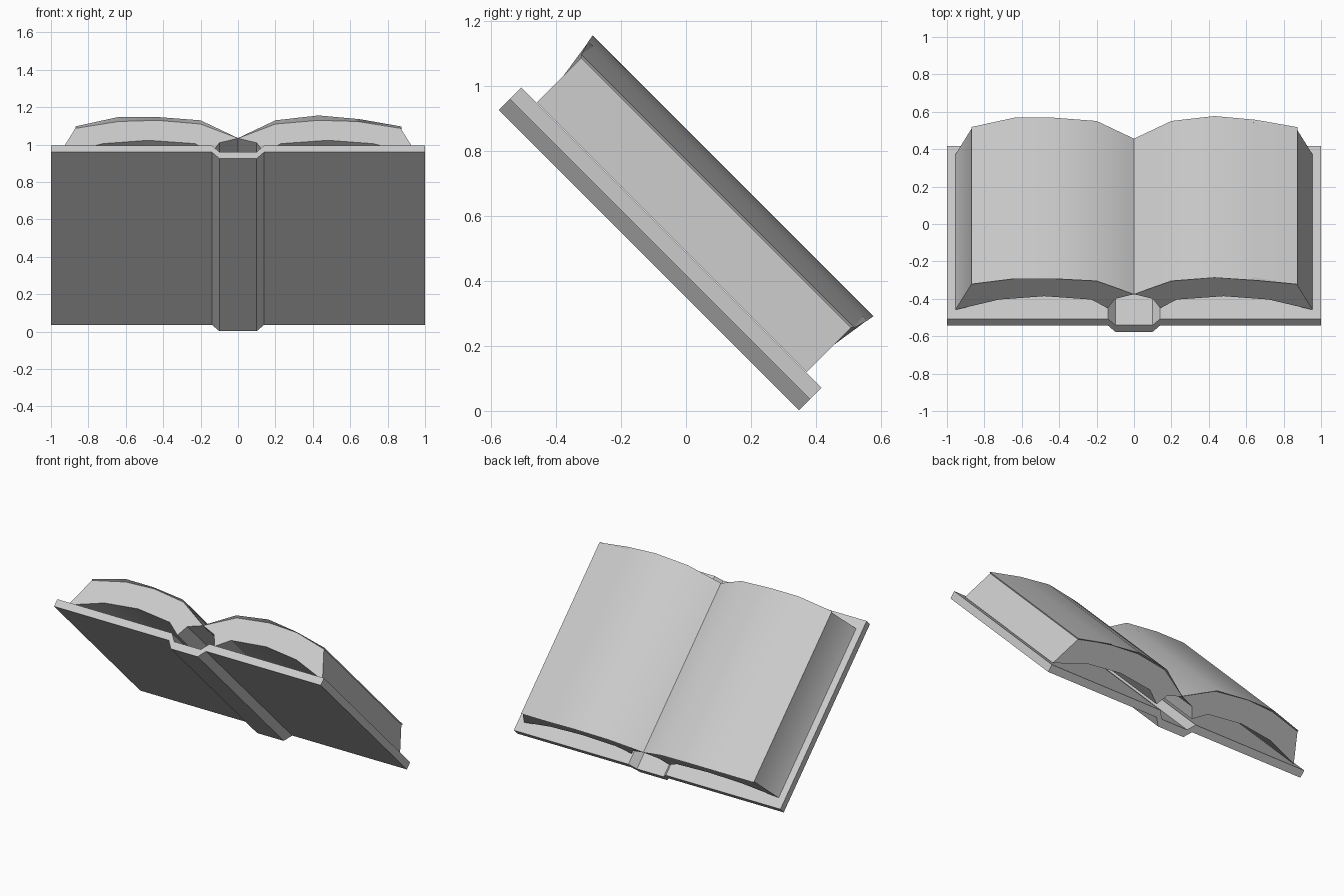
import bpy, bmesh, math
from mathutils import Matrix

if "Cube" in bpy.data.objects:
    bpy.data.objects.remove(bpy.data.objects["Cube"])

TILT = Matrix.Rotation(-math.pi / 4, 4, 'X')   # lean the open book back
MID = -0.409                                   # middle of the book along its height

grey = bpy.data.materials.new("plain_grey")
grey.use_nodes = True
grey.diffuse_color = (0.6, 0.6, 0.6, 1)
grey.node_tree.nodes["Principled BSDF"].inputs["Base Color"].default_value = (0.6, 0.6, 0.6, 1)


def finish(bm, name):
    bmesh.ops.recalc_face_normals(bm, faces=bm.faces)
    bm.transform(TILT)
    mesh = bpy.data.meshes.new(name)
    bm.to_mesh(mesh)
    bm.free()
    mesh.materials.append(grey)
    obj = bpy.data.objects.new(name, mesh)
    bpy.context.collection.objects.link(obj)
    bpy.ops.object.select_all(action='DESELECT')
    obj.select_set(True)
    bpy.context.view_layer.objects.active = obj
    bpy.ops.object.shade_smooth_by_angle(angle=math.radians(30))


def strip(bm, a, b):
    """Quads between two rows of vertices."""
    for i in range(len(a) - 1):
        bm.faces.new((a[i], a[i + 1], b[i + 1], b[i]))


# Cover: two boards joined by a sunken spine, one constant section
inside = [(1, 0.345), (0.14, 0.345), (0.1, 0.297)]
outside = [(1, 0.295), (0.14, 0.295), (0.1, 0.247)]


def mirrored(half):
    return half + [(-x, n) for x, n in reversed(half)]


bm = bmesh.new()
rows = [[bm.verts.new((x, MID + end * 0.653, n)) for x, n in mirrored(side)]
        for end in (-1, 1) for side in (inside, outside)]
for a, b in ((0, 1), (1, 3), (3, 2), (2, 0)):
    strip(bm, rows[a], rows[b])
for i in (0, -1):
    bm.faces.new([rows[k][i] for k in (0, 1, 3, 2)])
finish(bm, "cover")

# Page blocks: arched body with a slightly flared top leaf
body_top = [(0, 0.465), (0.2, 0.573), (0.43, 0.601), (0.64, 0.592), (0.87, 0.54)]
body_under = [(0.955, 0.347), (0.72, 0.425), (0.48, 0.45), (0.23, 0.425),
              (0.14, 0.36), (0.1, 0.431)]
# top leaf: x, height, half length
leaves = {
    "left_pages": (1, [(0, 0.467, 0.587), (0.2, 0.583, 0.605), (0.43, 0.614, 0.611),
                       (0.65, 0.59, 0.607), (0.875, 0.547, 0.594)]),
    "right_pages": (-1, [(0, 0.467, 0.587), (0.2, 0.583, 0.605), (0.43, 0.604, 0.609),
                         (0.64, 0.604, 0.609), (0.87, 0.548, 0.594)]),
}
for name, (side, leaf) in leaves.items():
    bm = bmesh.new()
    sections, edges = [], []
    for end in (-1, 1):
        ring = [bm.verts.new((side * x, MID + end * 0.587, n)) for x, n in body_top + body_under]
        edge = [bm.verts.new((side * x, MID + end * half, n)) for x, n, half in leaf]
        bm.faces.new(ring)
        strip(bm, ring[:len(edge)], edge)
        sections.append(ring)
        edges.append(edge)
    last = len(leaf) - 1
    strip(bm, edges[0], edges[1])
    strip(bm, *[r[last:] + r[:1] for r in sections])
    for i in (0, last):
        bm.faces.new((sections[0][i], edges[0][i], edges[1][i], sections[1][i]))
    finish(bm, name)
